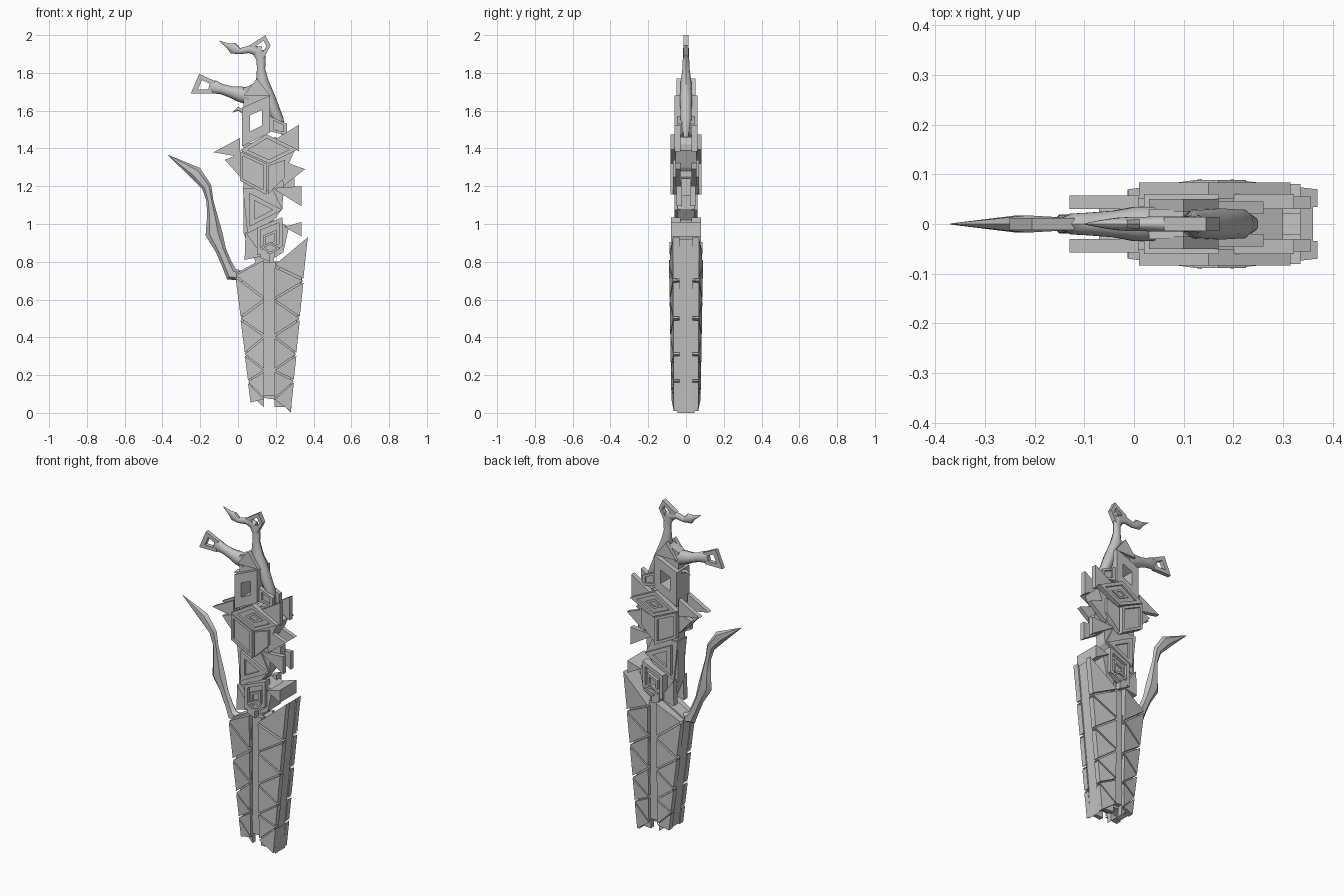
import bpy, bmesh, math

grey = bpy.data.materials.new("stone_grey")
grey.diffuse_color = (0.55, 0.55, 0.55, 1)


def finish(name, bm, smooth=False):
    bmesh.ops.recalc_face_normals(bm, faces=bm.faces)
    me = bpy.data.meshes.new(name)
    bm.to_mesh(me)
    bm.free()
    me.materials.append(grey)
    ob = bpy.data.objects.new(name, me)
    bpy.context.collection.objects.link(ob)
    if smooth:
        bpy.context.view_layer.objects.active = ob
        ob.select_set(True)
        bpy.ops.object.shade_smooth_by_angle(angle=math.radians(40))
        ob.select_set(False)
    return ob


def scaled(pts, s):
    cx = sum(p[0] for p in pts) / len(pts)
    cz = sum(p[1] for p in pts) / len(pts)
    return [(cx + (x - cx) * s, cz + (z - cz) * s) for x, z in pts]


def add_solid(bm, pts, y0, y1, hole=None):
    """Extrude an outline along y; y0 and y1 may be functions of (x, z)."""
    def loop(points, y):
        return [bm.verts.new((x, y(x, z) if callable(y) else y, z)) for x, z in points]
    n = len(pts)
    a, b = loop(pts, y0), loop(pts, y1)
    walls = [(a, b)]
    if hole:
        c, d = loop(hole, y0), loop(hole, y1)
        walls += [(c, d), (a, c), (b, d)]
    else:
        bm.faces.new(a)
        bm.faces.new(b)
    for p, q in walls:
        for i in range(n):
            j = (i + 1) % n
            bm.faces.new((p[i], p[j], q[j], q[i]))


def slab(name, pts, y):
    bm = bmesh.new()
    add_solid(bm, pts, -y, y)
    return finish(name, bm)


def pair(name, pts, y0, y1, inset=None, floor=0.012):
    """Matching front and back plates, optionally with a recessed centre."""
    bm = bmesh.new()
    for s in (-1, 1):
        if inset:
            hole = scaled(pts, inset)
            add_solid(bm, pts, s * y0, s * y1, hole)
            add_solid(bm, hole, s * y0, s * (y1 - floor))
        else:
            add_solid(bm, pts, s * y0, s * y1)
    return finish(name, bm)


def open_frame(name, pts, y, s):
    bm = bmesh.new()
    add_solid(bm, pts, -y, y, scaled(pts, s))
    return finish(name, bm)


def limb(name, path, sides=10):
    """Loft through (x, z, half width, half depth) stations."""
    bm = bmesh.new()
    rings = []
    for i, (x, z, w, d) in enumerate(path):
        p, q = path[max(i - 1, 0)], path[min(i + 1, len(path) - 1)]
        tx, tz = q[0] - p[0], q[1] - p[1]
        ln = math.hypot(tx, tz)
        nx, nz = -tz / ln, tx / ln
        ring = []
        for k in range(sides):
            t = 2 * math.pi * k / sides
            u = w * math.cos(t)
            ring.append(bm.verts.new((x + nx * u, d * math.sin(t), z + nz * u)))
        rings.append(ring)
    for a, b in zip(rings, rings[1:]):
        for k in range(sides):
            m = (k + 1) % sides
            bm.faces.new((a[k], a[m], b[m], b[k]))
    bm.faces.new(rings[0])
    bm.faces.new(rings[-1])
    return finish(name, bm, True)


# --- Sheath: flat core, raised halves and zigzag triangular plates ---
MID = 0.165


def left_x(z):
    return 0.066 - 0.118 * (z - 0.05)


def right_x(z):
    return 0.28 + 0.096 * z


def depth(x, z):
    return 0.09 - 0.13 * (abs(x - MID) - 0.03) - 0.018 * (0.8 - z)


slab("sheath_core", [(-0.01, 0.74), (0.12, 0.81), (0.22, 0.8), (0.36, 0.92), (0.335, 0.66),
                     (0.275, 0.02), (0.2, 0.07), (0.13, 0.08), (0.07, 0.06)], 0.035)
pair("sheath_groove", [(0.13, 0.8), (0.2, 0.8), (0.2, 0.09), (0.13, 0.09)], 0.03, 0.06)

left_strip = [(0, .82), (1, .73), (0, .60), (1, .50), (0, .405), (1, .31),
              (0, .225), (1, .165), (0, .07), (1, .05)]
right_strip = [(1, .945), (0, .78), (1, .70), (0, .60), (1, .50), (0, .405), (1, .31),
               (0, .225), (1, .17), (0, .07), (1, 0.0)]
for side, strip, inner, edge in (("left", left_strip, 0.138, left_x),
                                 ("right", right_strip, 0.193, right_x)):
    pts = [(edge(z) if outer else inner, z) for outer, z in strip]
    bm = bmesh.new()
    for i in range(len(pts) - 2):
        tri = pts[i:i + 3]
        cx, cz = sum(p[0] for p in tri) / 3, sum(p[1] for p in tri) / 3
        # keep the rims in line and open the diagonal gaps
        tri = [(cx + (x - cx) * 0.98, cz + (z - cz) * 0.89) for x, z in tri]
        for s in (-1, 1):
            add_solid(bm, tri, s * 0.034, lambda x, z, s=s: s * depth(x, z))
    finish(side + "_sheath_plates", bm)
    # bed showing at the bottom of the gaps
    rim = [p for p, o in zip(pts, strip) if o[0]]
    bed = [(inner, 0.78), (rim[0][0], rim[0][1]), rim[-1], (inner, 0.07)]
    bed = [(x + (0.015 if side == "left" else -0.015) * (x != inner),
            z + (0.03 if z < 0.06 else -0.04)) for x, z in bed]
    bm = bmesh.new()
    for s in (-1, 1):
        add_solid(bm, bed, s * 0.03, lambda x, z, s=s: s * (depth(x, z) - 0.018))
    finish(side + "_sheath_bed", bm)

slab("foot_block", [(0.225, 0.06), (0.28, 0.0), (0.292, 0.15), (0.25, 0.15)], 0.045)

# --- Spine joining sheath and handle ---
slab("spine", [(0.03, 1.42), (0.2, 1.46), (0.25, 1.4), (0.235, 1.08), (0.19, 1.02),
               (0.19, 0.78), (0.1, 0.78), (0.03, 0.95)], 0.035)

# --- Large block: tilted lid, front face and side shards ---
slab("block_core", [(0.02, 1.39), (0.15, 1.46), (0.3, 1.39), (0.26, 1.3), (0.15, 1.17),
                    (0.02, 1.24)], 0.055)
lid = [(0.01, 1.39), (0.15, 1.475), (0.315, 1.395), (0.165, 1.32)]
pair("block_lid", lid, 0.05, 0.083, 0.72)
pair("lid_diamond", scaled(lid, 0.38), 0.06, 0.078, 0.55)
pair("block_face", [(0.01, 1.385), (0.15, 1.32), (0.15, 1.155), (0.01, 1.23)], 0.05, 0.083, 0.78)
pair("left_upper_shard", [(-0.13, 1.38), (0.01, 1.455), (0.01, 1.355)], 0.03, 0.057)
pair("left_lower_shard", [(-0.07, 1.34), (0.01, 1.37), (0.01, 1.25)], 0.02, 0.05)
pair("right_upper_shard", [(0.2, 1.45), (0.322, 1.525), (0.322, 1.385)], 0.03, 0.06)
pair("right_middle_shard", [(0.22, 1.34), (0.355, 1.29), (0.24, 1.2)], 0.03, 0.055)
pair("right_face_shard", [(0.16, 1.31), (0.25, 1.34), (0.25, 1.25), (0.16, 1.16)], 0.035, 0.07)
pair("right_lower_shard", [(0.18, 1.19), (0.335, 1.2), (0.335, 1.095)], 0.02, 0.05)
slab("right_wedge", [(0.23, 1.25), (0.3, 1.24), (0.3, 1.15), (0.23, 1.15)], 0.025)

# --- Upper plate pierced by a square window, with fins ---
open_frame("window_plate", [(0.02, 1.615), (0.17, 1.68), (0.17, 1.485), (0.02, 1.41)], 0.06, 0.42)
pair("window_fin", [(0.17, 1.49), (0.17, 1.57), (0.26, 1.53), (0.26, 1.47)], 0.02, 0.045, 0.6)
pair("upper_fin", [(0.03, 1.68), (0.1, 1.77), (0.17, 1.68)], 0.025, 0.05)
slab("collar", [(0.03, 1.6), (0.03, 1.72), (0.1, 1.75), (0.17, 1.68), (0.17, 1.66)], 0.03)

# --- Middle triangle frame ---
pair("triangle_frame", [(0.06, 1.165), (0.235, 1.075), (0.06, 0.985)], 0.03, 0.06, 0.55)
slab("neck_plate", [(0.025, 1.19), (0.18, 1.19), (0.235, 1.08), (0.19, 1.02), (0.05, 0.95)], 0.045)

# --- Small block above the sheath ---
pair("small_face", [(0.1, 0.98), (0.235, 1.035), (0.235, 0.88), (0.1, 0.835)], 0.03, 0.08, 0.72, 0.02)
pair("small_face_inner", [(0.135, 0.94), (0.205, 0.97), (0.205, 0.9), (0.135, 0.875)], 0.05, 0.078, 0.6)
pair("small_lid", [(0.12, 0.88), (0.17, 0.905), (0.225, 0.87), (0.17, 0.84)], 0.06, 0.088, 0.6)
pair("small_base", [(0.12, 0.87), (0.17, 0.84), (0.17, 0.8), (0.12, 0.82)], 0.05, 0.085)
pair("small_left_shard", [(0.04, 0.96), (0.13, 0.83), (0.035, 0.81)], 0.03, 0.065)
slab("small_right_wedge", [(0.245, 0.985), (0.335, 1.01), (0.335, 0.935)], 0.08)
slab("small_right_joint", [(0.2, 1.02), (0.27, 0.985), (0.24, 0.85), (0.19, 0.82)], 0.06)

# --- Handle, horn and side branch ---
limb("handle", [(0.245, 1.46, 0.005, 0.012), (0.215, 1.55, 0.028, 0.03), (0.165, 1.66, 0.036, 0.033),
                (0.128, 1.75, 0.035, 0.03), (0.122, 1.82, 0.022, 0.02), (0.122, 1.87, 0.024, 0.018),
                (0.11, 1.915, 0.036, 0.016)])
limb("handle_horn", [(0.12, 1.91, 0.03, 0.016), (0.06, 1.925, 0.02, 0.016), (0.01, 1.915, 0.016, 0.015),
                     (-0.025, 1.93, 0.03, 0.014), (-0.055, 1.945, 0.013, 0.01), (-0.1, 1.97, 0.001, 0.001)])
open_frame("pommel_frame", [(0.06, 1.945), (0.145, 2.0), (0.172, 1.945), (0.132, 1.87)], 0.014, 0.5)
limb("side_branch", [(0.06, 1.675, 0.045, 0.035), (0.0, 1.69, 0.04, 0.036), (-0.04, 1.7, 0.03, 0.028),
                     (-0.09, 1.715, 0.027, 0.024), (-0.125, 1.725, 0.036, 0.022), (-0.15, 1.73, 0.025, 0.01)])
open_frame("branch_frame", [(-0.25, 1.69), (-0.205, 1.795), (-0.12, 1.755), (-0.135, 1.69)], 0.012, 0.48)
limb("small_thorn", [(0.04, 1.59, 0.012, 0.012), (0.0, 1.61, 0.01, 0.01), (-0.03, 1.59, 0.001, 0.001)])

# --- Curved blade growing from the sheath ---
limb("curved_blade", [(-0.37, 1.365, 0.001, 0.001), (-0.225, 1.27, 0.035, 0.02), (-0.165, 1.195, 0.026, 0.016),
                      (-0.148, 1.12, 0.018, 0.012), (-0.135, 1.03, 0.03, 0.02), (-0.128, 0.95, 0.045, 0.022),
                      (-0.09, 0.86, 0.028, 0.018), (-0.06, 0.79, 0.028, 0.02), (-0.035, 0.735, 0.036, 0.026),
                      (0.02, 0.725, 0.025, 0.03)], 6)
